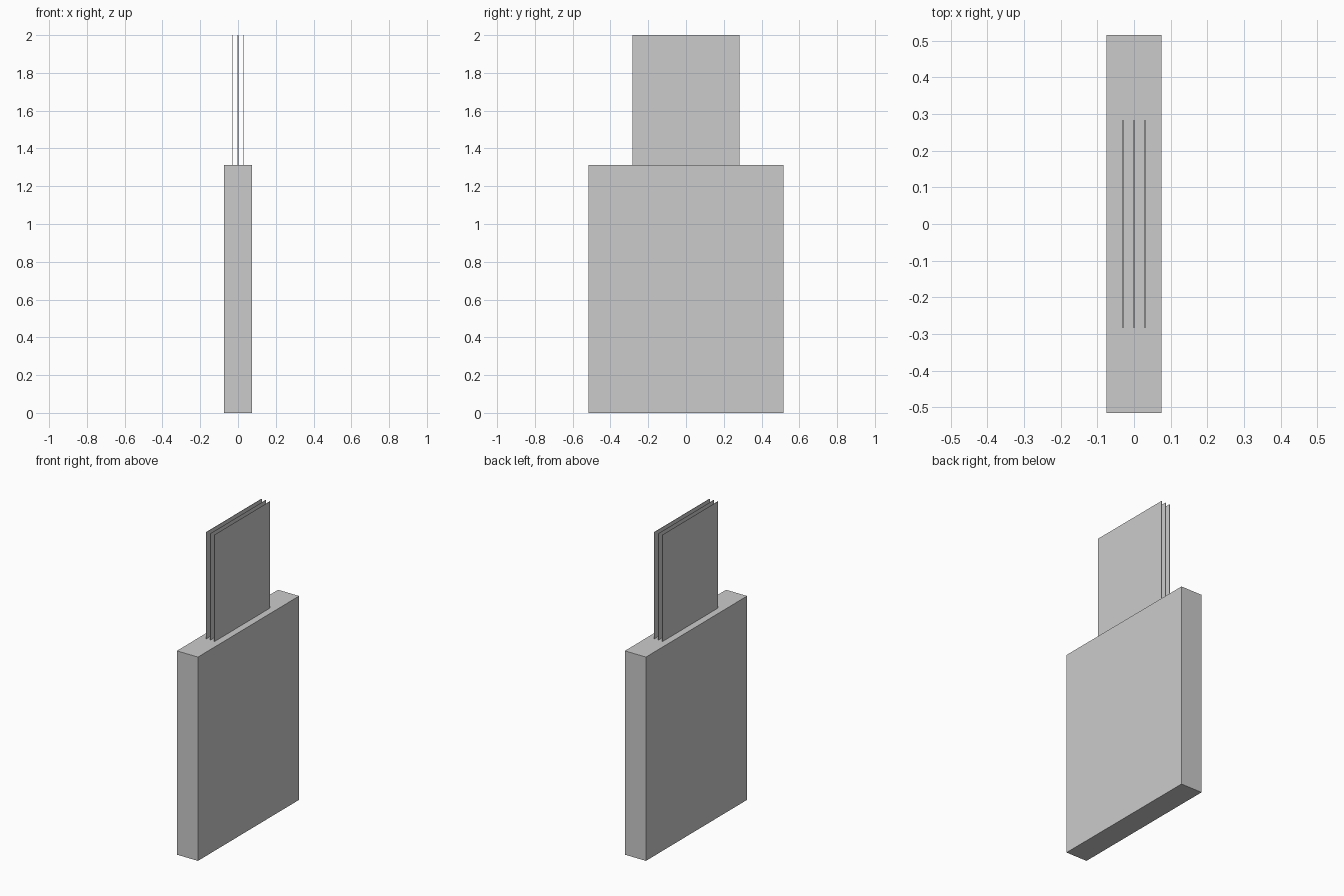
import bpy

# Remove the default cube
default = bpy.data.objects.get("Cube")
if default:
    bpy.data.objects.remove(default, do_unlink=True)

# Single neutral grey
GREY = (0.6, 0.6, 0.6, 1.0)
grey = bpy.data.materials.new("plain_grey")
grey.use_nodes = True
grey.diffuse_color = GREY
grey.node_tree.nodes["Principled BSDF"].inputs["Base Color"].default_value = GREY


def box(name, size, x, bottom):
    """Flat-shaded box standing on the given height."""
    bpy.ops.mesh.primitive_cube_add(size=1, location=(x, 0, bottom + size[2] / 2))
    obj = bpy.context.object
    obj.name = name
    obj.scale = size
    bpy.ops.object.transform_apply(location=False, rotation=False, scale=True)
    obj.data.materials.append(grey)
    return obj


BODY_HEIGHT = 1.313
SHEET_SPACING = 0.03

# Upright slab body
box("body", (0.15, 1.03, BODY_HEIGHT), 0, 0)

# Three thin sheets standing on top of the body
for side, label in ((-1, "right"), (0, "middle"), (1, "left")):
    box(label + "_sheet", (0.003, 0.566, 2 - BODY_HEIGHT), side * SHEET_SPACING, BODY_HEIGHT)
